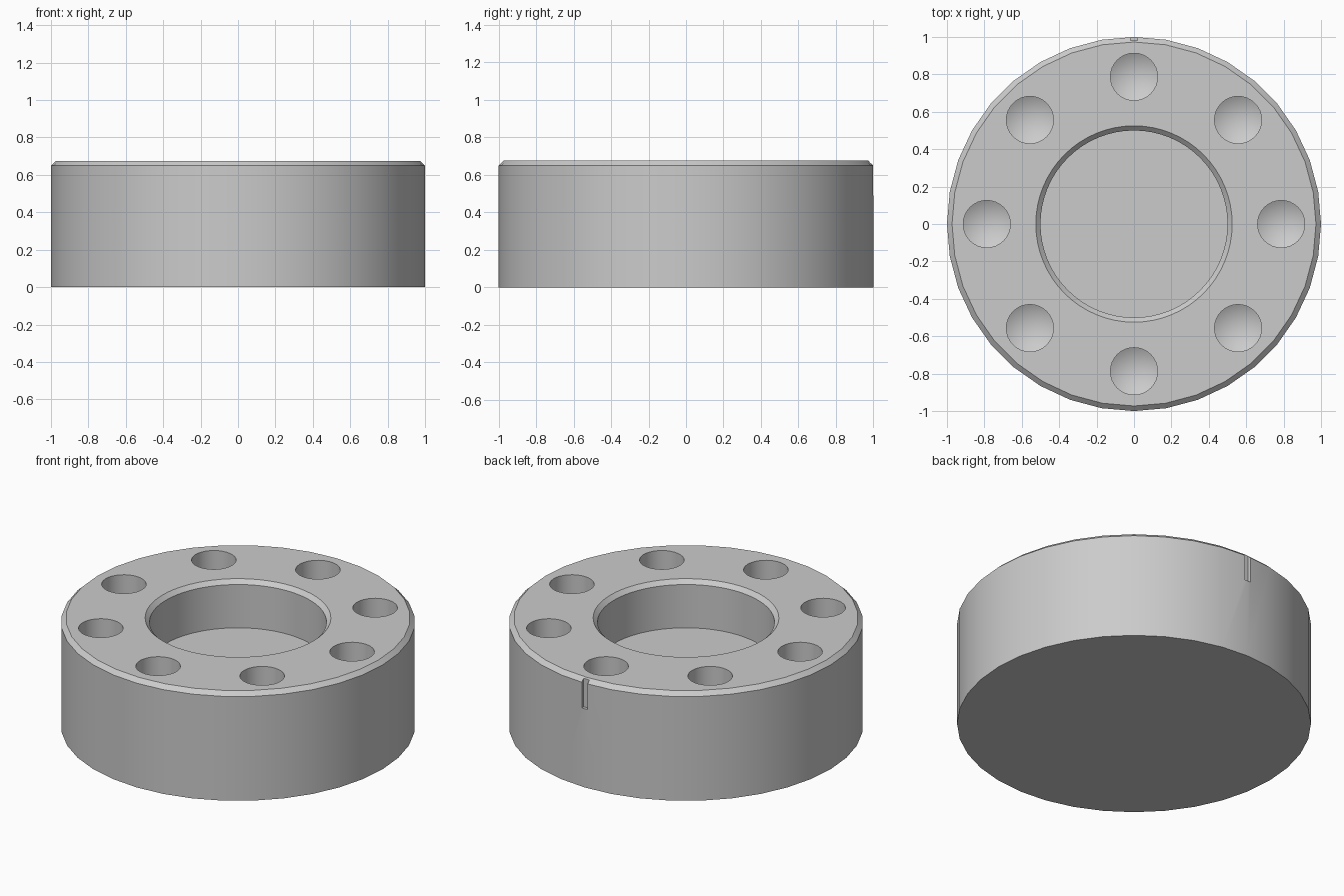
import bpy, bmesh, math

default = bpy.data.objects.get("Cube")
if default:
    bpy.data.objects.remove(default, do_unlink=True)

steel = bpy.data.materials.new("plain_grey")
steel.use_nodes = True
grey = (0.6, 0.6, 0.6, 1)
steel.diffuse_color = grey
steel.node_tree.nodes["Principled BSDF"].inputs["Base Color"].default_value = grey

HEIGHT = 0.675


def lathe(name, profile, sides, centre=(0, 0)):
    """Closed solid of revolution from (radius, z) points, bottom to top."""
    bm = bmesh.new()
    rings = []
    for r, z in profile:
        if r == 0:
            rings.append([bm.verts.new((0, 0, z))] * sides)
        else:
            rings.append([bm.verts.new((r * math.cos(a), r * math.sin(a), z))
                          for a in (math.tau * i / sides for i in range(sides))])
    for low, high in zip(rings, rings[1:]):
        for i in range(sides):
            j = (i + 1) % sides
            bm.faces.new(dict.fromkeys((low[i], low[j], high[j], high[i])))
    for ring in (rings[0], rings[-1]):
        if ring[0] is not ring[1]:
            bm.faces.new(ring)
    bmesh.ops.recalc_face_normals(bm, faces=bm.faces)
    mesh = bpy.data.meshes.new(name)
    bm.to_mesh(mesh)
    bm.free()
    mesh.materials.append(steel)
    obj = bpy.data.objects.new(name, mesh)
    obj.location = (*centre, 0)
    bpy.context.collection.objects.link(obj)
    return obj


# Outer drum with a chamfered top rim
body = lathe("drum_body", [(1, 0), (1, 0.65), (0.973, HEIGHT)], 36)

# Blind centre bore with a chamfered mouth
cutters = [lathe("bore_cutter", [(0.5, 0.38), (0.5, 0.65), (0.525, HEIGHT),
                                 (0.525, 0.8)], 64)]

# Ring of eight drilled holes with conical ends
for k in range(8):
    a = k * math.tau / 8
    cutters.append(lathe("drill_cutter", [(0, 0.29), (0.126, 0.36), (0.126, 0.8)], 32,
                         (0.787 * math.cos(a), 0.787 * math.sin(a))))

# Small slot in the back rim
bpy.ops.mesh.primitive_cube_add(size=1, location=(0, 1.0, 0.59))
slot = bpy.context.object
slot.name = "slot_cutter"
slot.scale = (0.04, 0.04, 0.2)
slot.data.materials.append(steel)
cutters.append(slot)

# Cut everything out of the drum
bpy.context.view_layer.objects.active = body
for cutter in cutters:
    mod = body.modifiers.new("cut", 'BOOLEAN')
    mod.operation = 'DIFFERENCE'
    mod.solver = 'EXACT'
    mod.object = cutter
    bpy.ops.object.modifier_apply(modifier=mod.name)
    bpy.data.objects.remove(cutter, do_unlink=True)

bpy.ops.object.select_all(action='DESELECT')
body.select_set(True)
bpy.ops.object.shade_smooth_by_angle(angle=math.radians(25))
